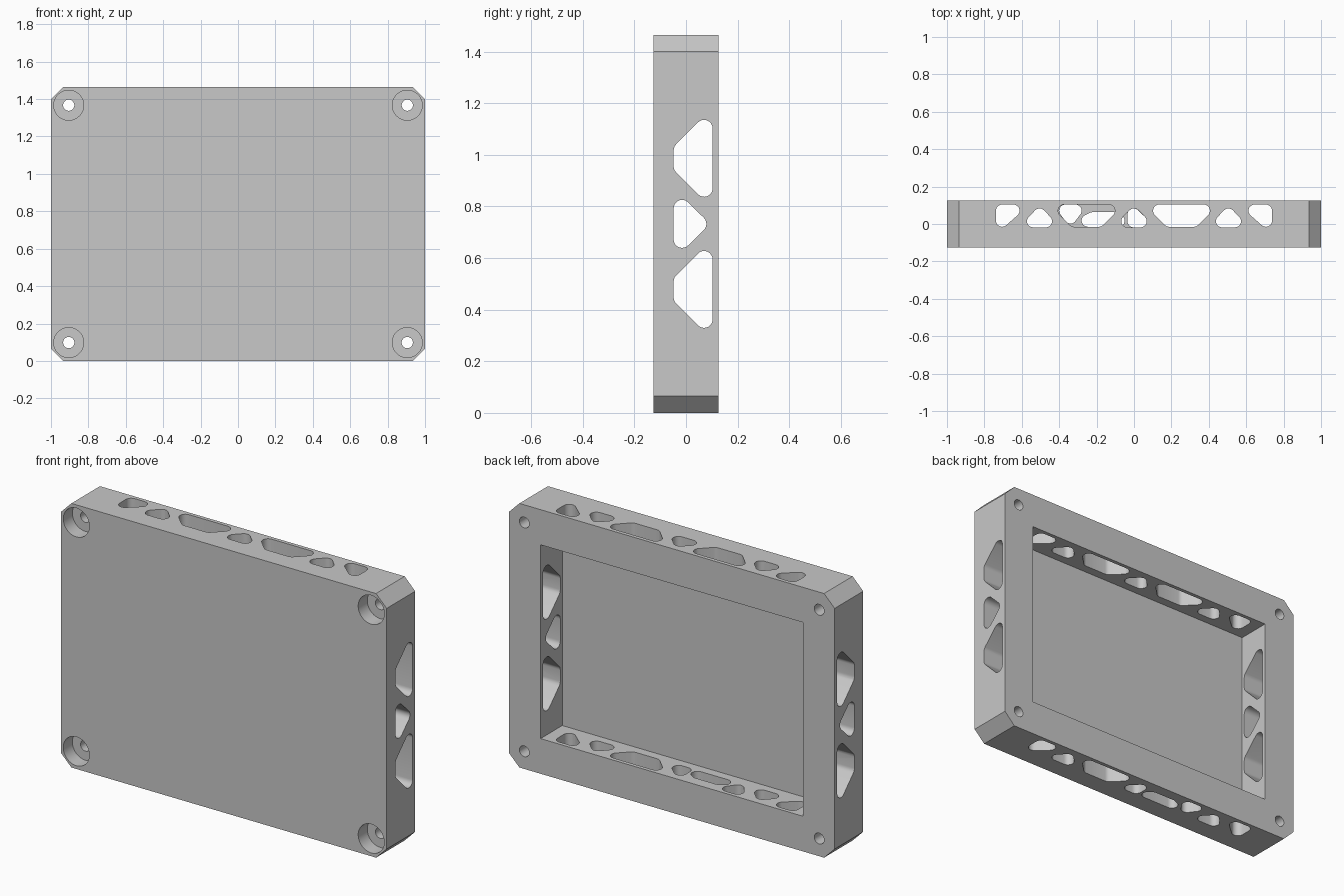
import bpy
import bmesh
from math import cos, sin, pi, radians
from mathutils import Vector

cube = bpy.data.objects.get("Cube")
if cube:
    bpy.data.objects.remove(cube, do_unlink=True)

HEIGHT = 1.465
MID = HEIGHT / 2
HALF_DEPTH = 0.125
ROUND = 0.033

grey = bpy.data.materials.new("plain_grey")
grey.use_nodes = True
color = (0.58, 0.58, 0.58, 1)
grey.diffuse_color = color
grey.node_tree.nodes["Principled BSDF"].inputs["Base Color"].default_value = color


def prism(name, outline, axis, low, high):
    """Extrude a convex outline of (a, b) points along an axis."""
    place = {"x": lambda a, b, t: (t, a, b),
             "y": lambda a, b, t: (a, t, b),
             "z": lambda a, b, t: (a, b, t)}[axis]
    bm = bmesh.new()
    face = bm.faces.new([bm.verts.new(place(a, b, low)) for a, b in outline])
    ext = bmesh.ops.extrude_face_region(bm, geom=[face])
    verts = [g for g in ext["geom"] if isinstance(g, bmesh.types.BMVert)]
    shift = Vector(place(0, 0, high - low))
    bmesh.ops.translate(bm, verts=verts, vec=shift)
    bmesh.ops.recalc_face_normals(bm, faces=bm.faces)
    mesh = bpy.data.meshes.new(name)
    bm.to_mesh(mesh)
    bm.free()
    mesh.materials.append(grey)
    ob = bpy.data.objects.new(name, mesh)
    bpy.context.collection.objects.link(ob)
    return ob


def circle(a, b, r, n=32):
    return [(a + r * cos(2 * pi * i / n), b + r * sin(2 * pi * i / n)) for i in range(n)]


def hull(points):
    """Convex outline around the points, counter-clockwise."""
    pts = sorted({(round(a, 5), round(b, 5)) for a, b in points})

    def chain(seq):
        out = []
        for p in seq:
            while len(out) > 1 and ((out[-1][0] - out[-2][0]) * (p[1] - out[-2][1])
                                    - (out[-1][1] - out[-2][1]) * (p[0] - out[-2][0])) <= 1e-7:
                out.pop()
            out.append(p)
        return out[:-1]
    return chain(pts) + chain(pts[::-1])


def rounded(centres):
    return hull([p for a, b in centres for p in circle(a, b, ROUND, 24)])


def mirrored(centres):
    return [(-a, b) for a, b in centres]


# Chamfered outer block
c = 0.065
half = [(1 - c, 0), (1, c), (1, HEIGHT - c), (1 - c, HEIGHT)]
case = prism("enclosure", half + mirrored(half[::-1]), "y", -HALF_DEPTH, HALF_DEPTH)
cutters = []

# Open recess at the back
wall = 0.195
w = 1 - wall
cutters.append(prism("recess_cutter", [(-w, wall), (w, wall), (w, HEIGHT - wall), (-w, HEIGHT - wall)],
                     "y", -0.065, 0.3))

# Counterbored screw holes
for x in (-0.905, 0.905):
    for z in (0.098, HEIGHT - 0.098):
        cutters.append(prism("screw_hole_cutter", circle(x, z, 0.03), "y", -0.3, 0.3))
        cutters.append(prism("counterbore_cutter", circle(x, z, 0.08, 48), "y", -0.3, -0.045))

# Side wall vents, cut through both sides
side_vents = [[(-0.015, MID - 0.06), (-0.015, MID + 0.06), (0.046, MID)]]
for s in (-1, 1):
    side_vents.append([(0.07, MID + s * 0.37), (0.07, MID + s * 0.138),
                       (-0.015, MID + s * 0.285), (-0.015, MID + s * 0.223)])
for vent in side_vents:
    cutters.append(prism("side_vent_cutter", rounded(vent), "x", -1.2, 1.2))

# Vents of the top and bottom walls
corner = [(0.705, 0.071), (0.645, 0.071), (0.705, 0.018)]
triangle = [(0.471, 0.015), (0.539, 0.015), (0.505, 0.05)]
wide = [(0.135, 0.071), (0.373, 0.071), (0.32, 0.018), (0.188, 0.018)]
middle = [(-0.035, 0.015), (0.035, 0.015), (0, 0.05)]
shared = [corner, mirrored(corner), triangle, mirrored(triangle), wide]
top_vents = shared + [mirrored(wide), middle]
bottom_vents = shared + [
    [(-0.002, 0.015), (0.035, 0.015), (-0.002, 0.05)],
    [(-0.247, 0.018), (-0.222, 0.03), (-0.1, 0.03), (-0.083, 0.018)],
    [(-0.367, 0.071), (-0.313, 0.071), (-0.34, 0.035)],
]
for vents, low, high in ((top_vents, HEIGHT - 0.3, HEIGHT + 0.2), (bottom_vents, -0.2, 0.3)):
    for vent in vents:
        cutters.append(prism("edge_vent_cutter", rounded(vent), "z", low, high))

# Cut everything, bake the result and drop the cutters
for cutter in cutters:
    cutter.hide_render = True
    mod = case.modifiers.new("cut", "BOOLEAN")
    mod.operation = "DIFFERENCE"
    mod.solver = "EXACT"
    mod.object = cutter
bpy.context.view_layer.update()
baked = bpy.data.meshes.new_from_object(case.evaluated_get(bpy.context.evaluated_depsgraph_get()))
case.modifiers.clear()
case.data = baked
for cutter in cutters:
    bpy.data.objects.remove(cutter, do_unlink=True)

# Smooth the rounded cuts, keep hard edges
bpy.ops.object.select_all(action="DESELECT")
case.select_set(True)
bpy.context.view_layer.objects.active = case
bpy.ops.object.shade_smooth_by_angle(angle=radians(30))
